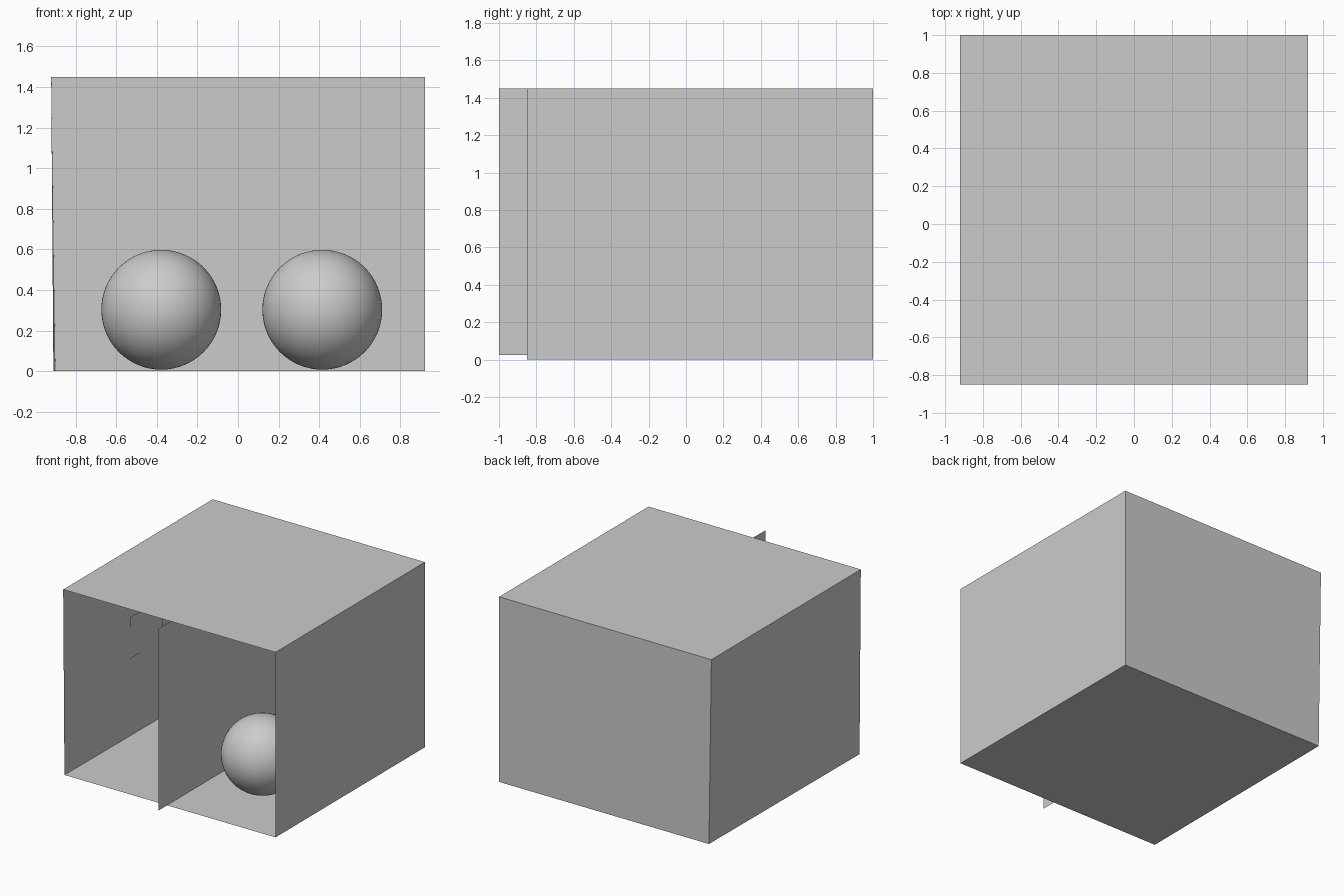
import bpy

if "Cube" in bpy.data.objects:
    bpy.data.objects.remove(bpy.data.objects["Cube"])


def panel(name, corners):
    """Single flat sheet from four corners."""
    mesh = bpy.data.meshes.new(name)
    mesh.from_pydata(corners, [], [(0, 1, 2, 3)])
    obj = bpy.data.objects.new(name, mesh)
    bpy.context.collection.objects.link(obj)
    return obj


def ball(name, x, y):
    bpy.ops.mesh.primitive_uv_sphere_add(segments=64, ring_count=32, radius=0.295,
                                         location=(x, y, 0.303))
    bpy.context.object.name = name
    bpy.ops.object.shade_smooth()


W, F, B, H = 0.92, -0.85, 1.0, 1.45   # half width, front, back, height

# The left wall leans in slightly towards its foot
fl, bl = (-0.909, F, 0), (-0.899, B, 0)
fr, br = (W, F, 0), (W, B, 0)
flt, blt = (-W, F, H), (-W, B, H)
frt, brt = (W, F, H), (W, B, H)

# Open-fronted room
panel("floor", [fl, fr, br, bl])
panel("ceiling", [flt, blt, brt, frt])
panel("back_wall", [bl, br, brt, blt])
panel("left_wall", [fl, bl, blt, flt])
panel("right_wall", [fr, frt, brt, br])

# Upright sheet splitting the room in two
panel("divider", [(0.012, -1, 0.025), (0.012, B, 0.025), (0.012, B, H), (0.012, -1, H)])

# Small light sheet on the left wall
X = -0.907
panel("wall_light", [(X, -0.04, 0.6), (X, 0.36, 0.6), (X, 0.36, 0.925), (X, -0.04, 0.925)])

# Two balls on the floor
ball("left_ball", -0.378, 0.31)
ball("right_ball", 0.415, -0.29)
